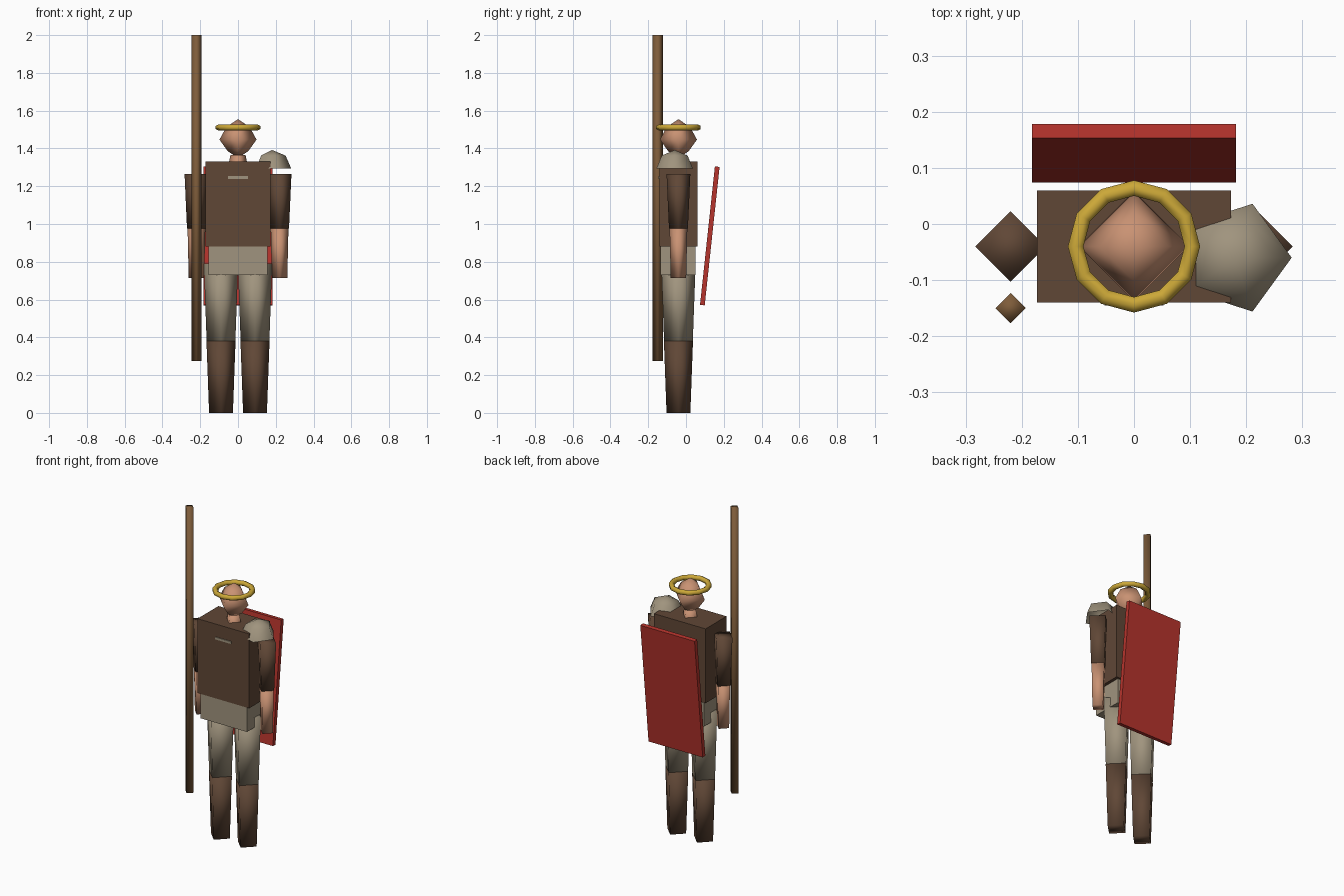
import bpy, bmesh, math
from mathutils import Matrix

cube = bpy.data.objects.get("Cube")
if cube:
    bpy.data.objects.remove(cube, do_unlink=True)


def material(name, r, g, b):
    rgb = [((c / 255 + 0.055) / 1.055) ** 2.4 for c in (r, g, b)]
    m = bpy.data.materials.new(name)
    m.use_nodes = True
    m.diffuse_color = (*rgb, 1)
    bsdf = next(n for n in m.node_tree.nodes if n.type == "BSDF_PRINCIPLED")
    bsdf.inputs["Base Color"].default_value = (*rgb, 1)
    return m


leather = material("brown leather", 96, 71, 54)
cloth = material("tan cloth", 160, 148, 126)
skin = material("skin", 201, 146, 115)
gold = material("gold", 204, 168, 56)
red = material("red", 182, 52, 44)
wood = material("wood", 126, 92, 58)


def finish(name, bm, mat, loc, smooth=None):
    bmesh.ops.recalc_face_normals(bm, faces=bm.faces)
    mesh = bpy.data.meshes.new(name)
    bm.to_mesh(mesh)
    bm.free()
    mesh.materials.append(mat)
    ob = bpy.data.objects.new(name, mesh)
    ob.location = loc
    bpy.context.collection.objects.link(ob)
    if smooth:
        mesh.shade_smooth()
        mesh.set_sharp_from_angle(angle=math.radians(smooth))
    return ob


def box(name, mat, loc, size):
    bm = bmesh.new()
    bmesh.ops.create_cube(bm, size=1, matrix=Matrix.Diagonal((*size, 1)))
    return finish(name, bm, mat, loc)


def lathe(name, mat, xy, rings, sides=4, smooth=89, capped=True):
    """Stack polygon rings of (radius, z); a zero radius makes a tip."""
    bm = bmesh.new()
    loops = []
    for r, z in rings:
        n = sides if r else 1
        turns = [math.tau * i / n for i in range(n)]
        loops.append([bm.verts.new((r * math.cos(a), r * math.sin(a), z)) for a in turns])
    for low, high in zip(loops, loops[1:]):
        for i in range(sides):
            j = (i + 1) % sides
            corners = [low[i % len(low)], low[j % len(low)],
                       high[j % len(high)], high[i % len(high)]]
            bm.faces.new(list(dict.fromkeys(corners)))
    if capped:
        for loop in (loops[0], loops[-1]):
            if len(loop) > 2:
                bm.faces.new(loop)
    return finish(name, bm, mat, (*xy, 0), smooth)


def ring(name, mat, loc, major, minor, segments, sides):
    bm = bmesh.new()
    loops = []
    for i in range(segments):
        turn = Matrix.Rotation(math.tau * i / segments, 4, "Z")
        section = bmesh.ops.create_circle(
            bm, segments=sides, radius=minor,
            matrix=turn @ Matrix.Translation((major, 0, 0)) @ Matrix.Rotation(math.pi / 2, 4, "X"))
        loops.append(section["verts"])
    for i, a in enumerate(loops):
        b = loops[(i + 1) % segments]
        for k in range(sides):
            m = (k + 1) % sides
            bm.faces.new((a[k], a[m], b[m], b[k]))
    return finish(name, bm, mat, loc, 70)


BODY_Y = -0.04

# Limbs, in pairs
for side, s in (("left", 1), ("right", -1)):
    leg, arm = (s * 0.09, BODY_Y), (s * 0.22, BODY_Y)
    lathe(side + "_boot", leather, leg, [(0.063, 0), (0.077, 0.38)], smooth=95)
    lathe(side + "_trouser_leg", cloth, leg, [(0.076, 0.38), (0.091, 0.79)], smooth=95)
    lathe(side + "_forearm", skin, arm, [(0.041, 0.715), (0.047, 0.975)], smooth=95)
    lathe(side + "_sleeve", leather, arm, [(0.05, 0.975), (0.063, 1.265)], smooth=95)

# Trunk
box("hips", cloth, (0, BODY_Y - 0.003, 0.806), (0.31, 0.184, 0.152))
box("torso", leather, (0, BODY_Y, 1.105), (0.346, 0.2, 0.45))
box("chest_plate", cloth, (0, -0.141, 1.246), (0.106, 0.008, 0.014))

# Head, neck and halo
lathe("neck", skin, (0, BODY_Y), [(0.048, 1.325), (0.04, 1.365)])
lathe("head", skin, (0, BODY_Y),
      [(0, 1.35), (0.054, 1.385), (0.098, 1.447), (0.062, 1.513), (0, 1.555)], smooth=120)
ring("halo", gold, (0, BODY_Y, 1.511), 0.104, 0.016, 12, 6)

# Open shoulder dome on the left side
lathe("left_shoulder_guard", cloth, (0.18, -0.06),
      [(0.101, 1.295), (0.072, 1.362), (0, 1.392)], sides=5, smooth=80, capped=False)

# Carried gear
lathe("staff", wood, (-0.22, -0.15), [(0.027, 0.275), (0.027, 2)], smooth=95)
shield = box("back_shield", red, (0, 0.126, 0.937), (0.363, 0.025, 0.737))
shield.rotation_euler.x = -0.107
